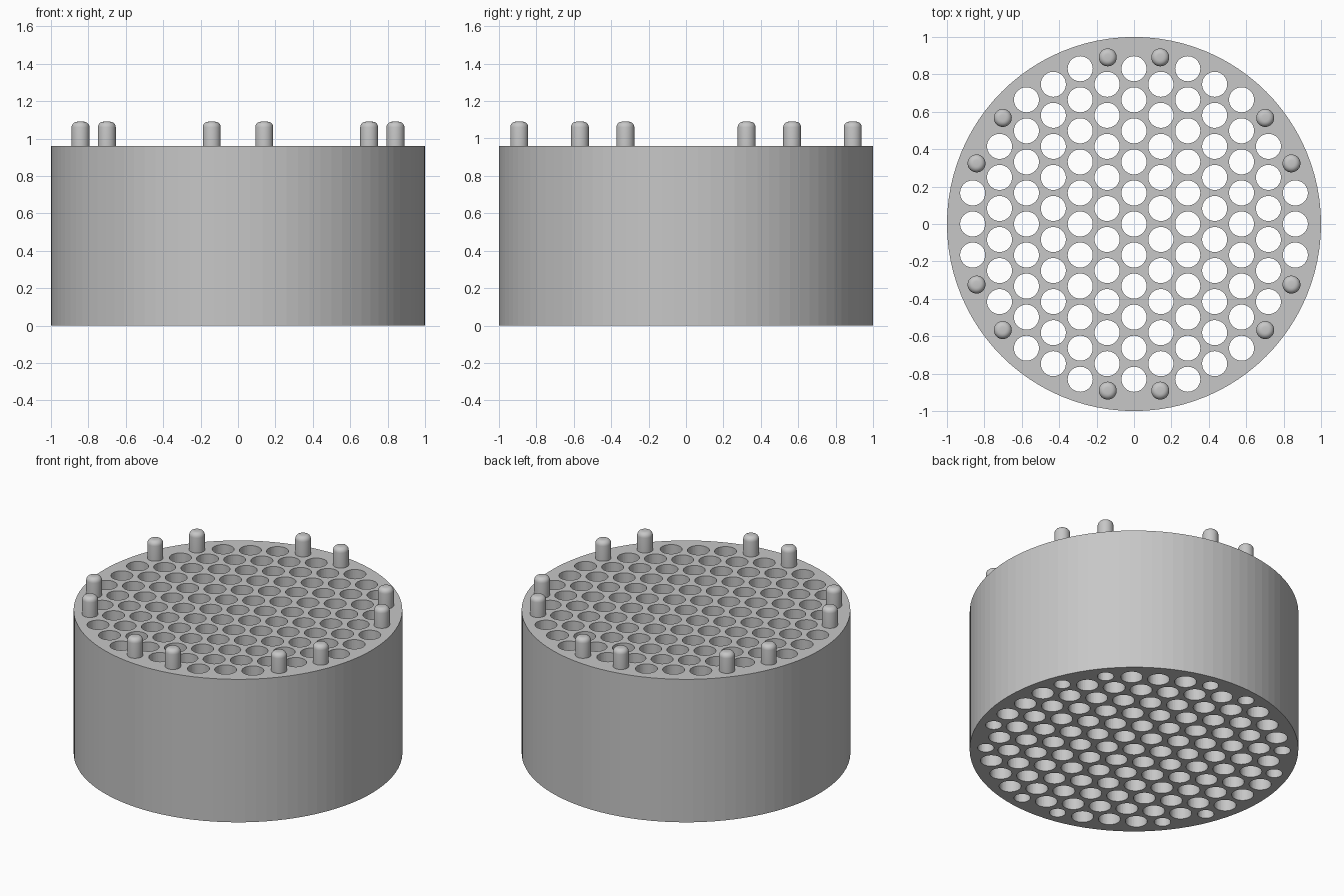
import bpy
import bmesh
from math import hypot, sqrt
from mathutils import Matrix

cube = bpy.data.objects.get("Cube")
if cube:
    bpy.data.objects.remove(cube, do_unlink=True)

HEIGHT = 0.96
PITCH = 0.166
HOLE_R = 0.067
PIN_R = 0.048
PIN_RING = 0.902

grey = bpy.data.materials.new("light_grey")
grey.use_nodes = True
grey.diffuse_color = (0.57, 0.57, 0.57, 1)
grey.node_tree.nodes["Principled BSDF"].inputs["Base Color"].default_value = (0.57, 0.57, 0.57, 1)


def add_cylinder(bm, x, y, bottom, top, radius, sides):
    bmesh.ops.create_cone(
        bm, cap_ends=True, segments=sides, radius1=radius, radius2=radius,
        depth=top - bottom, matrix=Matrix.Translation((x, y, (bottom + top) / 2)))


def make_object(name, bm):
    mesh = bpy.data.meshes.new(name)
    bm.to_mesh(mesh)
    bm.free()
    mesh.materials.append(grey)
    obj = bpy.data.objects.new(name, mesh)
    bpy.context.collection.objects.link(obj)
    return obj


def activate(obj):
    bpy.ops.object.select_all(action="DESELECT")
    obj.select_set(True)
    bpy.context.view_layer.objects.active = obj


# Hexagonal layout: inner sites are holes, the next ring carries the pins
holes, pins = [], []
for col in range(-7, 8):
    for row in range(-7, 8):
        x = col * PITCH * sqrt(3) / 2
        y = (row + (col % 2) / 2) * PITCH
        r = hypot(x, y)
        if r < 0.89:
            holes.append((x, y))
        elif r < 0.95:
            pins.append((x * PIN_RING / r, y * PIN_RING / r))

# Solid drum
bm = bmesh.new()
add_cylinder(bm, 0, 0, 0, HEIGHT, 1, 96)
body = make_object("perforated_drum", bm)

# Through holes, and blind sockets underneath each pin
bm = bmesh.new()
for x, y in holes:
    add_cylinder(bm, x, y, -0.1, HEIGHT + 0.1, HOLE_R, 40)
for x, y in pins:
    add_cylinder(bm, x, y, -0.1, 0.14, PIN_R + 0.002, 32)
cutter = make_object("hole_cutter", bm)
cutter.hide_render = True

cut = body.modifiers.new("holes", "BOOLEAN")
cut.operation = "DIFFERENCE"
cut.solver = "EXACT"
cut.object = cutter
activate(body)
bpy.ops.object.modifier_apply(modifier=cut.name)
bpy.data.objects.remove(cutter, do_unlink=True)

# Round-topped locating pins
for i, (x, y) in enumerate(pins):
    bm = bmesh.new()
    add_cylinder(bm, x, y, HEIGHT, 1.09, PIN_R, 32)
    rim = [e for e in bm.edges if all(v.co.z > 1.08 for v in e.verts)]
    bmesh.ops.bevel(bm, geom=rim, offset=0.03, segments=5, profile=0.5, affect="EDGES")
    pin = make_object(f"locating_pin_{i + 1}", bm)
    activate(pin)
    bpy.ops.object.shade_smooth_by_angle()
